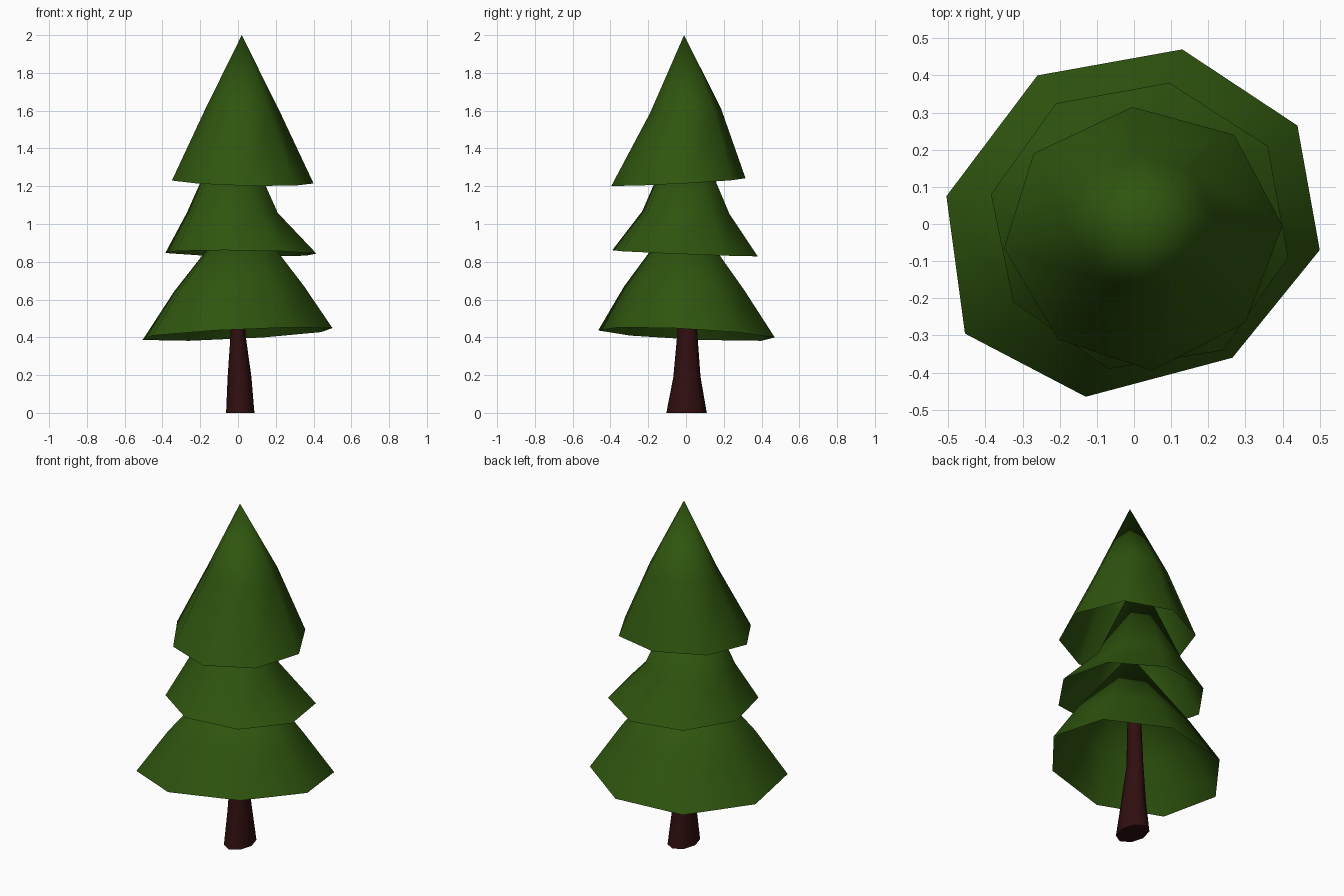
import bpy
import bmesh
from math import cos, sin, tau

cube = bpy.data.objects.get("Cube")
if cube:
    bpy.data.objects.remove(cube, do_unlink=True)


def make_material(name, color):
    mat = bpy.data.materials.new(name)
    mat.use_nodes = True
    mat.diffuse_color = color
    mat.node_tree.nodes["Principled BSDF"].inputs["Base Color"].default_value = color
    return mat


needle_green = make_material("needle green", (0.028, 0.09, 0.0045, 1))
bark_brown = make_material("bark brown", (0.03, 0.0045, 0.005, 1))


def bridge(bm, lower, upper):
    """Join two clockwise rings with outward-facing quads."""
    for i in range(len(lower)):
        j = (i + 1) % len(lower)
        bm.faces.new((lower[j], lower[i], upper[i], upper[j]))


def finish(bm, name, mat, smooth):
    mesh = bpy.data.meshes.new(name)
    for face in bm.faces:
        face.smooth = smooth(face)
    bm.to_mesh(mesh)
    bm.free()
    mesh.materials.append(mat)
    obj = bpy.data.objects.new(name, mesh)
    bpy.context.collection.objects.link(obj)


def make_tier(name, rim, rim_z, tilt, waist, scale, apex):
    """Open cone of branches: tilted rim, narrower waist ring, pointed top."""
    bm = bmesh.new()
    cx = sum(x for x, y in rim) / len(rim)
    cy = sum(y for x, y in rim) / len(rim)
    slope = [tilt[0] * x + tilt[1] * y for x, y in rim]
    low = [bm.verts.new((x, y, rim_z + s)) for (x, y), s in zip(rim, slope)]
    mid = [bm.verts.new((waist[0] + (x - cx) * scale,
                         waist[1] + (y - cy) * scale,
                         waist[2] + s / 2)) for (x, y), s in zip(rim, slope)]
    tip = bm.verts.new(apex)
    bridge(bm, low, mid)
    for i, vert in enumerate(mid):
        bm.faces.new((mid[(i + 1) % len(mid)], vert, tip))
    finish(bm, name, needle_green, lambda face: True)


# Branch tiers, each with an uneven eight-sided rim
make_tier("lower_branches",
          [(.13, .47), (.44, .265), (.5, -.07), (.265, -.36),
           (-.13, -.465), (-.455, -.295), (-.505, .075), (-.26, .4)],
          .418, (.055, -.055), (.005, -.01, .66), .68, (.02, -.01, 1.1))
make_tier("middle_branches",
          [(.095, .38), (.36, .21), (.415, -.09), (.24, -.34),
           (-.07, -.39), (-.325, -.21), (-.385, .08), (-.21, .325)],
          .845, (-.012, -.04), (-.03, 0, 1.06), .6, (-.03, 0, 1.6))
make_tier("upper_branches",
          [(-.005, .315), (.27, .24), (.4, -.005), (.3, -.265),
           (.05, -.395), (-.205, -.31), (-.35, -.065), (-.27, .19)],
          1.225, (-.025, .055), (.022, 0, 1.6), .53, (.02, -.01, 2))

# Flared trunk, running up inside the lower branches
bm = bmesh.new()
rings = []
for cx, cy, z, rx, ry in [(.012, .003, 0, .075, .107), (.008, .005, .19, .063, .072),
                          (0, .007, .42, .039, .053), (0, 0, .85, .03, .035)]:
    rings.append([bm.verts.new((cx + rx * cos(-tau * i / 8), cy + ry * sin(-tau * i / 8), z))
                  for i in range(8)])
for lower, upper in zip(rings, rings[1:]):
    bridge(bm, lower, upper)
bm.faces.new(rings[0])
bm.faces.new(rings[-1][::-1])
finish(bm, "trunk", bark_brown, lambda face: len(face.verts) == 4)
